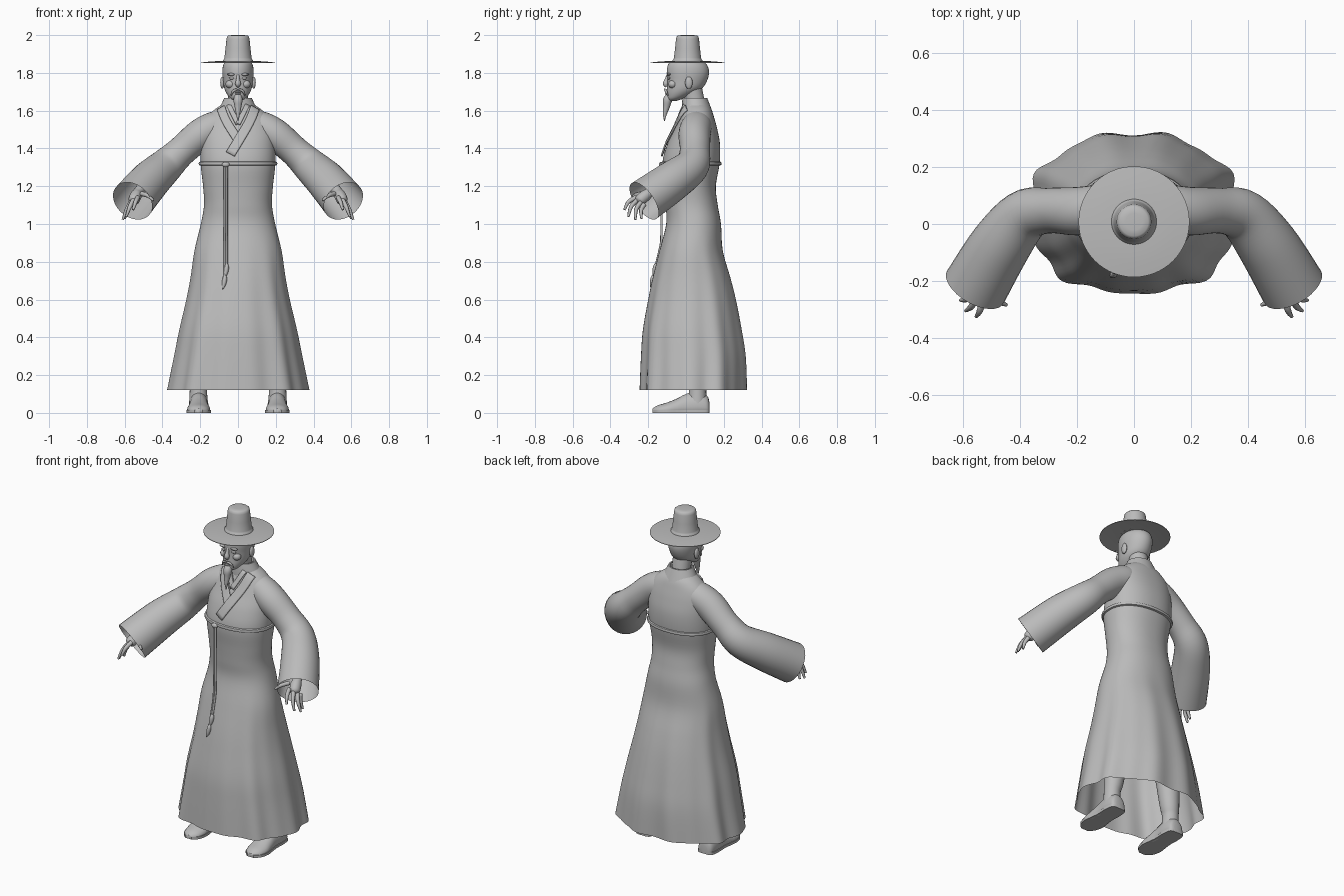
import bpy, bmesh, math
from mathutils import Vector

cube = bpy.data.objects.get("Cube")
if cube:
    bpy.data.objects.remove(cube, do_unlink=True)

GREY = (0.5, 0.5, 0.5, 1)
mat = bpy.data.materials.new("plain grey")
mat.use_nodes = True
mat.diffuse_color = GREY
mat.node_tree.nodes["Principled BSDF"].inputs["Base Color"].default_value = GREY


def spline(keys, steps=5):
    """Catmull-Rom through tuples of any length."""
    out = []
    for i in range(len(keys) - 1):
        a, b, c, d = keys[max(i - 1, 0)], keys[i], keys[i + 1], keys[min(i + 2, len(keys) - 1)]
        for k in range(steps):
            t = k / steps
            out.append(tuple(q + 0.5 * t * (r - p + t * (2 * p - 5 * q + 4 * r - s + t * (3 * (q - r) + s - p)))
                             for p, q, r, s in zip(a, b, c, d)))
    return out + [tuple(keys[-1])]


def loft(name, rings, closed=True, cap=(True, True), angle=50):
    """Skin a list of point rows into one smooth object."""
    bm = bmesh.new()
    rows = [[bm.verts.new(p) for p in ring] for ring in rings]
    n = len(rows[0])
    for r0, r1 in zip(rows, rows[1:]):
        for i in range(n if closed else n - 1):
            j = (i + 1) % n
            bm.faces.new((r0[i], r0[j], r1[j], r1[i]))
    if cap[0]:
        bm.faces.new(rows[0])
    if cap[1]:
        bm.faces.new(rows[-1])
    bmesh.ops.recalc_face_normals(bm, faces=bm.faces)
    mesh = bpy.data.meshes.new(name)
    bm.to_mesh(mesh)
    bm.free()
    ob = bpy.data.objects.new(name, mesh)
    bpy.context.collection.objects.link(ob)
    mesh.materials.append(mat)
    bpy.ops.object.select_all(action='DESELECT')
    ob.select_set(True)
    bpy.context.view_layer.objects.active = ob
    bpy.ops.object.shade_smooth_by_angle(angle=math.radians(angle))
    return ob


def tube(name, keys, n=12, cap=(True, True), steps=5):
    """Round tube through (x, y, z, radius) keys."""
    pts = spline(keys, steps)
    c = [Vector(p[:3]) for p in pts]
    span = (c[-1] - c[0]).normalized()
    ref = Vector((0, 1, 0)) if abs(span.z) > 0.8 else Vector((0, 0, 1))
    rings = []
    for i, p in enumerate(pts):
        t = (c[min(i + 1, len(c) - 1)] - c[max(i - 1, 0)]).normalized()
        u = t.cross(ref).normalized()
        v = u.cross(t)
        rings.append([c[i] + p[3] * (u * math.cos(a) + v * math.sin(a))
                      for a in (math.tau * k / n for k in range(n))])
    return loft(name, rings, cap=cap)


def oval(z, hw, front, back, n=32, power=1.0, fold=0.0):
    """Level ring with half width, front y and back y."""
    ring = []
    for k in range(n):
        a = math.tau * k / n
        f = 1 + fold * (math.cos(9 * a + 1.4) + 0.6 * math.cos(14 * a) + 0.4 * math.sin(5 * a))
        c, s = math.cos(a), math.sin(a)
        x = math.copysign(abs(c) ** power, c) * hw * f
        y = (front + back) / 2 + math.copysign(abs(s) ** power, s) * (back - front) / 2 * f
        ring.append((x, y, z))
    return ring


def ball(name, centre, size):
    """Small ellipsoid."""
    rings = []
    for k in range(1, 10):
        a = math.pi * k / 10
        rings.append([(centre[0] + size[0] * math.sin(a) * math.cos(b),
                       centre[1] + size[1] * math.sin(a) * math.sin(b),
                       centre[2] - size[2] * math.cos(a))
                      for b in (math.tau * i / 16 for i in range(16))])
    return loft(name, rings)


# Robe: height, half width, front y, back y
robe_keys = [(0.12, 0.37, -0.245, 0.32), (0.3, 0.335, -0.238, 0.315), (0.44, 0.308, -0.228, 0.295),
             (0.6, 0.272, -0.2, 0.265), (0.72, 0.25, -0.175, 0.235), (0.86, 0.23, -0.14, 0.195),
             (1.0, 0.197, -0.105, 0.185), (1.1, 0.18, -0.108, 0.168), (1.2, 0.185, -0.115, 0.158),
             (1.32, 0.198, -0.125, 0.178), (1.42, 0.197, -0.1, 0.18), (1.5, 0.19, -0.062, 0.166),
             (1.56, 0.17, -0.035, 0.15), (1.605, 0.125, -0.018, 0.135), (1.635, 0.08, -0.005, 0.115)]
robe = spline(robe_keys)
POWER = 0.9
loft("robe", [oval(*r, n=112, power=POWER, fold=0.026 * max(0, (0.95 - r[0]) / 0.83)) for r in robe],
     cap=(False, True))


def robe_front(x, z):
    """Front y of the robe at a given x and height."""
    for a, b in zip(robe, robe[1:]):
        if z <= b[0] or b is robe[-1]:
            t = min(max((z - a[0]) / (b[0] - a[0]), 0), 1)
            hw, f, k = (p + t * (q - p) for p, q in zip(a[1:], b[1:]))
            u = min(abs(x) / hw, 0.97)
            return (f + k) / 2 - (k - f) / 2 * (1 - u ** (2 / POWER)) ** (POWER / 2)


# Crossed lapels lying on the chest
def lapel(name, path, width, lift):
    pts = spline(path, 6)
    d = (Vector(path[-1]) - Vector(path[0])).normalized()
    rows = []
    for x, z in pts:
        row = []
        for k in range(7):
            w = (k / 6 - 0.5) * width
            px, pz = x - d.y * w, z + d.x * w
            row.append((px, robe_front(px, pz) - lift, pz))
        rows.append(row)
    ob = loft(name, rows, closed=False, cap=(False, False))
    mod = ob.modifiers.new("thickness", 'SOLIDIFY')
    mod.thickness = 0.009
    mod.offset = 0


lapel("under_lapel", [(-0.09, 1.615), (-0.06, 1.54), (0.01, 1.43)], 0.045, 0.004)
lapel("over_lapel", [(0.09, 1.615), (0.055, 1.53), (-0.04, 1.37)], 0.05, 0.01)
lapel("inner_collar_right", [(-0.05, 1.63), (0.0, 1.53)], 0.025, 0.007)
lapel("inner_collar_left", [(0.05, 1.63), (0.0, 1.53)], 0.025, 0.009)
loft("neck_collar", [oval(1.595, 0.11, -0.022, 0.14), oval(1.635, 0.088, -0.022, 0.125),
                     oval(1.668, 0.072, -0.018, 0.112), oval(1.668, 0.064, -0.01, 0.104),
                     oval(1.63, 0.064, -0.005, 0.1)], cap=(False, False))

# Waist cord with hanging ends and tassels
loft("waist_cord", [oval(z, 0.198 + g, -0.125 - g, 0.178 + g, n=64, power=POWER)
                    for z, g in ((1.308, -0.004), (1.312, 0.008), (1.32, 0.011), (1.328, 0.008), (1.332, -0.004))],
     cap=(False, False))
ball("cord_knot", (-0.065, -0.132, 1.315), (0.02, 0.012, 0.014))
for i, (x, end) in enumerate(((-0.07, 0.72), (-0.06, 0.78))):
    drop = [1.32 - (1.32 - end) * k / 8 for k in range(9)]
    tube(f"cord_end_{i + 1}", [(x, min(-0.13, robe_front(x, z) - 0.004), z, 0.006) for z in drop], 8, steps=2)
    y = robe_front(x, end) - 0.004
    tube(f"tassel_{i + 1}", [(x, y, end + 0.01, 0.006), (x, y - 0.003, end - 0.01, 0.012),
                             (x - 0.005, y - 0.006, end - 0.04, 0.011), (x - 0.012, y - 0.012, end - 0.065, 0.003)], 8)

# Sleeves, arms, hands, legs and feet on both sides
finger_tips = {"index": ((0.53, -0.265, 1.14), (0.555, -0.326, 1.075)),
               "middle": ((0.553, -0.257, 1.128), (0.592, -0.305, 1.038)),
               "ring": ((0.567, -0.24, 1.115), (0.61, -0.268, 1.023)),
               "little": ((0.572, -0.22, 1.105), (0.6, -0.235, 1.028)),
               "thumb": ((0.51, -0.235, 1.16), (0.448, -0.285, 1.125))}
for side, s in (("left", 1), ("right", -1)):
    def flip(keys):
        return [(s * k[0], *k[1:]) for k in keys]

    tube(side + "_sleeve", flip([(0.06, 0.06, 1.53, 0.07), (0.12, 0.055, 1.515, 0.082), (0.2, 0.045, 1.47, 0.085),
                                 (0.3, 0.047, 1.385, 0.08), (0.385, 0.028, 1.305, 0.093),
                                 (0.47, -0.075, 1.225, 0.107), (0.558, -0.222, 1.122, 0.115)]),
         32, cap=(True, False))
    tube(side + "_forearm", flip([(0.37, 0.03, 1.32, 0.045), (0.45, -0.07, 1.25, 0.04),
                                  (0.525, -0.18, 1.175, 0.026), (0.54, -0.215, 1.15, 0.031),
                                  (0.552, -0.245, 1.125, 0.029), (0.557, -0.255, 1.115, 0.014)]), 16)
    for finger, (base, tip) in finger_tips.items():
        mid = [(a + b) / 2 for a, b in zip(base, tip)]
        mid[1] -= 0.01
        mid[2] += 0.008
        tube(f"{side}_{finger}_finger", flip([(*base, 0.013), (*mid, 0.011), (*tip, 0.006)]), 8, steps=4)
    tube(side + "_leg", flip([(0.209, 0.06, 0.05, 0.05), (0.209, 0.062, 0.13, 0.046), (0.2, 0.065, 0.2, 0.055),
                              (0.18, 0.065, 0.4, 0.07), (0.15, 0.045, 0.6, 0.072), (0.1, 0.03, 0.95, 0.08)]), 20)
    foot = spline([(0.125, 0.025, 0.05), (0.112, 0.045, 0.09), (0.06, 0.052, 0.115), (0.0, 0.05, 0.1),
                   (-0.05, 0.056, 0.075), (-0.1, 0.061, 0.055), (-0.15, 0.048, 0.04), (-0.178, 0.018, 0.022)], 4)
    loft(side + "_foot", [[(s * 0.208 + hw * math.cos(a), y, max(0, top * (0.3 + 0.7 * math.sin(a))))
                           for a in (math.tau * k / 20 for k in range(20))] for y, hw, top in foot])
    loft(side + "_sole", [[(s * 0.208 + (hw + 0.003) * c, y, z) for c, z in ((-1, 0), (1, 0), (1, 0.015), (-1, 0.015))]
                          for y, hw, top in foot], angle=30)
    # Face features that come in pairs
    ball(side + "_ear", (s * 0.083, 0.015, 1.748), (0.011, 0.02, 0.033))
    ball(side + "_eye", (s * 0.033, -0.09, 1.772), (0.015, 0.008, 0.007))
    ball(side + "_brow", (s * 0.035, -0.091, 1.792), (0.024, 0.011, 0.007))
    ball(side + "_cheek", (s * 0.04, -0.07, 1.74), (0.026, 0.024, 0.022))
    tube(side + "_moustache", flip([(0.004, -0.112, 1.712, 0.006), (0.025, -0.106, 1.704, 0.007),
                                    (0.037, -0.096, 1.68, 0.003)]), 8)

# Head
loft("head", [oval(*r) for r in spline(
    [(1.652, 0.018, -0.092, -0.05), (1.665, 0.04, -0.1, -0.01), (1.69, 0.06, -0.102, 0.045),
     (1.72, 0.073, -0.1, 0.088), (1.76, 0.079, -0.099, 0.112), (1.8, 0.083, -0.102, 0.122),
     (1.835, 0.08, -0.098, 0.115), (1.856, 0.07, -0.085, 0.096), (1.875, 0.045, -0.045, 0.06)], 4)])
tube("neck", [(0, 0.05, 1.58, 0.06), (0, 0.045, 1.65, 0.053), (0, 0.025, 1.74, 0.055)], 24)
tube("nose", [(0, -0.095, 1.79, 0.007), (0, -0.103, 1.765, 0.01), (0, -0.107, 1.742, 0.015),
              (0, -0.1, 1.728, 0.009)], 12)
ball("upper_lip", (0, -0.1, 1.7), (0.02, 0.01, 0.005))
ball("lower_lip", (0, -0.1, 1.69), (0.017, 0.01, 0.006))
tube("beard", [(0, -0.085, 1.68, 0.02), (0, -0.098, 1.655, 0.024), (0, -0.104, 1.62, 0.018),
               (0, -0.112, 1.58, 0.01), (0, -0.114, 1.545, 0.002)], 12)

# Hat: thin wide brim and tapered crown
HAT_Y = 0.008
def round_rings(profile, n=64):
    return [oval(z, r, HAT_Y - r, HAT_Y + r, n) for r, z in profile]

loft("hat_brim", round_rings([(0.05, 1.864), (0.1, 1.863), (0.15, 1.86), (0.195, 1.855),
                              (0.195, 1.852), (0.15, 1.857), (0.1, 1.86), (0.05, 1.861)]), cap=(False, False))
loft("hat_crown", round_rings([(0.08, 1.86), (0.079, 1.868), (0.074, 1.873), (0.072, 1.88), (0.066, 1.93),
                               (0.061, 1.98), (0.058, 1.992), (0.05, 1.998), (0.03, 2.0)]), cap=(False, True))
